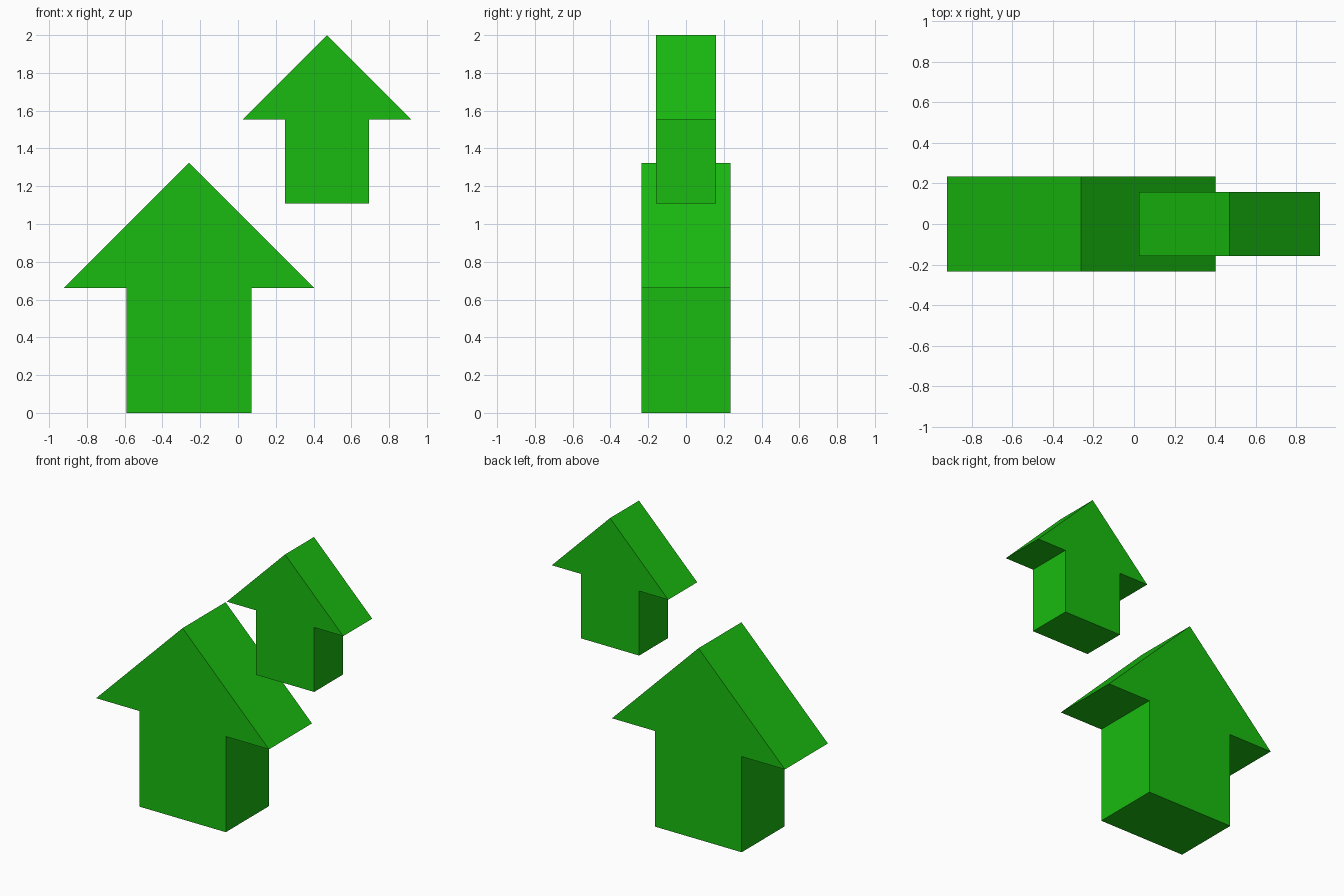
import bpy, bmesh
from mathutils import Vector

if "Cube" in bpy.data.objects:
    bpy.data.objects.remove(bpy.data.objects["Cube"])

green = bpy.data.materials.new("green")
green.diffuse_color = (0.01, 0.5, 0.005, 1)
green.use_nodes = True
green.node_tree.nodes["Principled BSDF"].inputs["Base Color"].default_value = green.diffuse_color

# Right half of the arrow profile (x, z) for unit half-width, mirrored below
HALF = [(0.5, 0), (0.5, 1), (1, 1)]
PROFILE = HALF + [(0, 2)] + [(-x, z) for x, z in reversed(HALF)]


def arrow(name, x, z, size):
    """Extrude the arrow profile along y, centred on y = 0."""
    depth = 0.71 * size
    bm = bmesh.new()
    face = bm.faces.new([bm.verts.new((px * size, -depth / 2, pz * size))
                         for px, pz in PROFILE])
    ext = bmesh.ops.extrude_face_region(bm, geom=[face])
    verts = [v for v in ext["geom"] if isinstance(v, bmesh.types.BMVert)]
    bmesh.ops.translate(bm, verts=verts, vec=Vector((0, depth, 0)))
    bmesh.ops.recalc_face_normals(bm, faces=bm.faces)
    mesh = bpy.data.meshes.new(name)
    bm.to_mesh(mesh)
    bm.free()
    mesh.materials.append(green)
    obj = bpy.data.objects.new(name, mesh)
    obj.location = (x, 0, z)
    bpy.context.collection.objects.link(obj)


# Large lower arrow and small upper arrow
arrow("large_arrow", -0.26, 0, 0.662)
arrow("small_arrow", 0.471, 1.108, 0.446)
